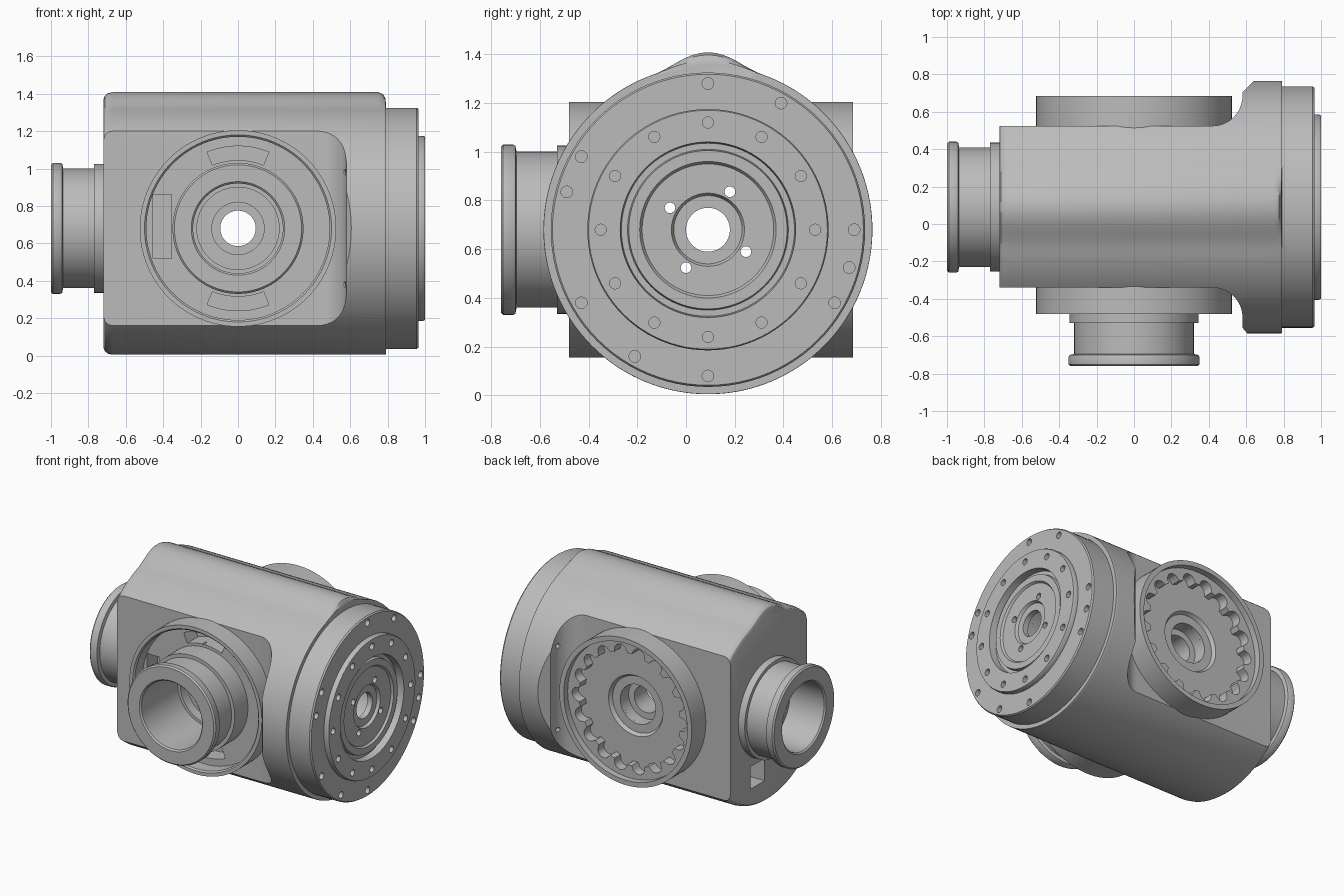
import bpy, bmesh
from math import sin, cos, pi, radians, sqrt

cube = bpy.data.objects.get("Cube")
if cube:
    bpy.data.objects.remove(cube, do_unlink=True)

MAT = bpy.data.materials.new("machined_grey")
GREY = (0.5, 0.5, 0.5, 1)
MAT.use_nodes = True
MAT.diffuse_color = GREY
MAT.node_tree.nodes["Principled BSDF"].inputs["Base Color"].default_value = GREY

CY, CZ = 0.09, 0.68       # centre of the long axis
R = 0.675                 # housing radius


def finish(bm, name):
    bmesh.ops.recalc_face_normals(bm, faces=bm.faces)
    mesh = bpy.data.meshes.new(name)
    bm.to_mesh(mesh)
    bm.free()
    mesh.materials.append(MAT)
    ob = bpy.data.objects.new(name, mesh)
    bpy.context.collection.objects.link(ob)
    return ob


def loft(rings, name, closed=False):
    """Skin rings of points; either cap the ends or join last to first."""
    bm = bmesh.new()
    vs = [[bm.verts.new(p) for p in ring] for ring in rings]
    n = len(vs[0])
    for k in range(len(vs) if closed else len(vs) - 1):
        a, b = vs[k], vs[(k + 1) % len(vs)]
        for i in range(n):
            j = (i + 1) % n
            bm.faces.new((a[i], a[j], b[j], b[i]))
    if not closed:
        bm.faces.new(vs[0])
        bm.faces.new(vs[-1])
    return finish(bm, name)


def at(axis, r, t, a, c=None):
    """Point at radius r, angle a, distance t along the x or y axis."""
    if axis == "x":
        u, v = c or (CY, CZ)
        return (t, u + r * cos(a), v + r * sin(a))
    u, v = c or (0, CZ)
    return (u + r * cos(a), t, v + r * sin(a))


def lathe(name, axis, profile, seg=96):
    """Revolve a closed (radius, distance) profile."""
    get = profile if callable(profile) else lambda a: profile
    rings = [[at(axis, r, t, a) for r, t in get(a)]
             for a in (2 * pi * i / seg for i in range(seg))]
    return loft(rings, name, closed=True)


def rod(axis, r, t0, t1, c=None, seg=48):
    return loft([[at(axis, r, t, 2 * pi * i / seg, c) for i in range(seg)]
                 for t in (t0, t1)], "cutter")


def box(x0, x1, y0, y1, z0, z1):
    return loft([[(x0, y0, z), (x1, y0, z), (x1, y1, z), (x0, y1, z)] for z in (z0, z1)], "cutter")


def arc_slot(mid):
    """Curved slot around the front connector."""
    angles = [mid + radians(-22 + 44 * i / 16) for i in range(17)]
    rings = []
    for t in (-0.42, -0.26):
        rings.append([at("y", 0.44, t, a) for a in angles]
                     + [at("y", 0.365, t, a) for a in reversed(angles)])
    return loft(rings, "cutter")


def boolean(ob, cutters, op="DIFFERENCE"):
    for c in cutters:
        m = ob.modifiers.new("cut", "BOOLEAN")
        m.object, m.operation, m.solver = c, op, "EXACT"
    dg = bpy.context.evaluated_depsgraph_get()
    mesh = bpy.data.meshes.new_from_object(ob.evaluated_get(dg))
    ob.modifiers.clear()
    ob.data = mesh


# Housing: round section with a ridge along the top
def section(x, inset, ridge):
    pts = []
    for i in range(144):
        a = 2 * pi * i / 144
        off = abs(a - pi / 2) / 0.34
        bump = ridge * cos(off * pi / 2) ** 2 if off < 1 else 0
        pts.append(at("x", R + bump - inset, x, a))
    return pts


RIDGE = 0.053
housing = loft([section(-0.72, 0.04, RIDGE), section(-0.712, 0.018, RIDGE),
                section(-0.695, 0.005, RIDGE), section(-0.67, 0, RIDGE),
                section(0.75, 0, RIDGE), section(0.775, 0, RIDGE * 0.8),
                section(0.788, 0, RIDGE * 0.4), section(0.79, 0.001, 0)], "housing")

# Plan outline: flat sides that sweep out to the round flange
back = [(-0.75, 0.525)]
front = [(-0.75, -0.34)]
for i in range(13):
    a = pi / 2 * i / 12
    x, d = 0.42 + 0.16 * sin(a), 0.16 * (1 - cos(a))
    back.append((x, 0.525 + d))
    front.append((x, -0.34 - d))
back += [(0.58, 0.705), (0.65, 0.775), (0.85, 0.775)]
front += [(0.58, -0.555), (0.61, -0.59), (0.85, -0.59)]
outline = back + front[::-1]
plan = loft([[(x, y, z) for x, y in outline] for z in (-0.2, 1.7)], "cutter")
boolean(housing, [plan], "INTERSECT")

# Bores, slots and the end window
slots = [arc_slot(pi / 2), arc_slot(-pi / 2), box(-0.455, -0.355, -0.42, -0.26, 0.52, 0.86)]
bores = [rod("x", 0.22, -0.9, 0.9), rod("y", 0.095, -0.6, 0.7),
         rod("y", 0.22, -0.5, -0.27), rod("y", 0.14, -0.5, -0.22), rod("y", 0.14, 0.45, 0.7)]
window = box(-0.8, -0.58, 0.14, 0.3, 0.17, 0.33)
screws = [rod("x", 0.016, 0.45, 0.66, (y, CZ + s * 0.3), 12) for y in (-0.45, 0.635) for s in (-1, 1)]
boolean(housing, bores + slots + [window] + screws)

# Output flange on the round end
flange = lathe("output_flange", "x", [
    (0.09, 0.90), (0.09, 0.94), (0.14, 0.94), (0.15, 0.96), (0.27, 0.96), (0.28, 0.975),
    (0.325, 0.975), (0.33, 0.95), (0.355, 0.95), (0.36, 1.0), (0.49, 1.0), (0.495, 0.99),
    (0.495, 0.965), (0.638, 0.965), (0.645, 0.955), (0.645, 0.75), (0.22, 0.75), (0.22, 0.90)])


def bolt(radius, deg, r, depth):
    a = radians(deg)
    c = (CY + radius * cos(a), CZ + radius * sin(a))
    return rod("x", r, depth, 1.05, c, 16)


holes = [bolt(0.44, 30 * i, 0.023, 0.94) for i in range(12)]
holes += [bolt(0.6, d, 0.024, 0.92) for d in (90, 60, 0, -15, -30, -90, -120, -150, 150, 165)]
holes += [bolt(0.18, 60 + 90 * i, 0.022, 0.85) for i in range(4)]
boolean(flange, holes)

# Front ring with a sunken floor
front_ring = lathe("front_ring", "y", [
    (0.3, -0.38), (0.49, -0.38), (0.49, -0.47), (0.5, -0.48), (0.525, -0.48),
    (0.525, -0.3), (0.3, -0.3)])
boolean(front_ring, slots)


# Two matching hollow connectors
def connector(name, axis, base, root):
    shape = [(0.24, root), (0.345, root), (0.345, 0.05), (0.32, 0.05), (0.32, 0.215),
             (0.345, 0.22), (0.35, 0.23), (0.35, 0.27), (0.34, 0.28), (0.25, 0.28), (0.24, 0.27)]
    return lathe(name, axis, [(r, base - t) for r, t in shape])


side_connector = connector("side_connector", "x", -0.72, -0.02)
front_connector = connector("front_connector", "y", -0.48, -0.16)

# Back wheel: rim, scalloped tooth ring and floor
rim = lathe("back_rim", "y", [(0.49, 0.5), (0.49, 0.685), (0.525, 0.685), (0.525, 0.5)])
PITCH = 2 * pi / 18


def scallop(a):
    off = ((a + PITCH / 2) % PITCH - PITCH / 2) * 0.4 / 0.048
    r = 0.4 + (0.055 * sqrt(1 - off * off) if abs(off) < 1 else 0)
    return [(r, 0.5), (r, 0.64), (0.495, 0.64), (0.495, 0.5)]


teeth = lathe("back_tooth_ring", "y", scallop, 432)
floor = lathe("back_floor", "y", [
    (0.14, 0.5), (0.14, 0.545), (0.2, 0.545), (0.215, 0.57), (0.48, 0.57), (0.48, 0.5)])

# Remove cutters and shade
for ob in [o for o in bpy.data.objects if o.name.startswith("cutter")]:
    bpy.data.objects.remove(ob, do_unlink=True)
parts = [housing, flange, front_ring, side_connector, front_connector, rim, teeth, floor]
bpy.ops.object.select_all(action="DESELECT")
for ob in parts:
    ob.select_set(True)
bpy.context.view_layer.objects.active = housing
bpy.ops.object.shade_smooth_by_angle(angle=radians(30))
